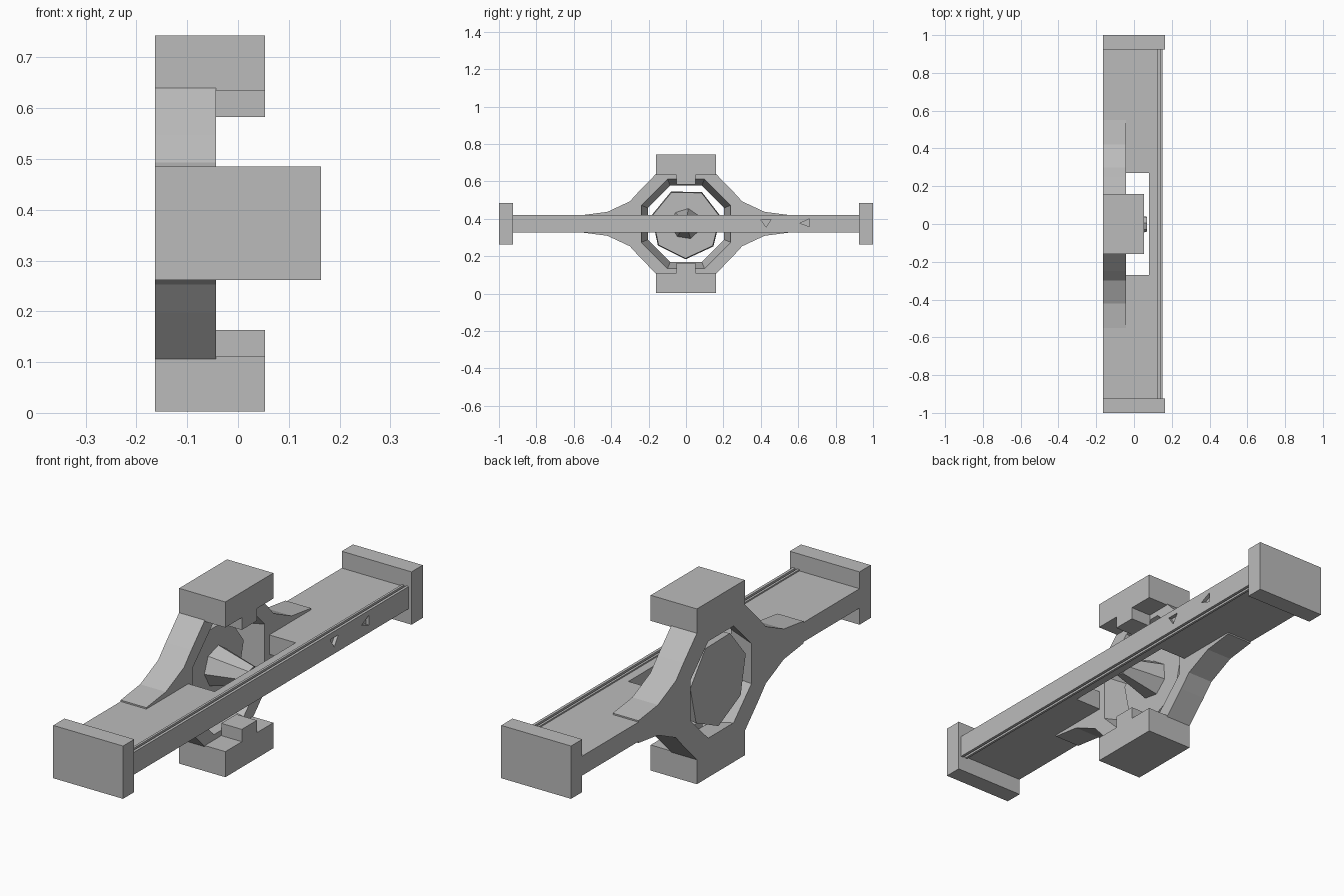
import bpy, bmesh, math
from mathutils import Matrix, Vector

old = bpy.data.objects.get("Cube")
if old:
    bpy.data.objects.remove(old, do_unlink=True)

grey = bpy.data.materials.new("plain grey")
grey.use_nodes = True
grey.diffuse_color = (0.5, 0.5, 0.5, 1)
grey.node_tree.nodes["Principled BSDF"].inputs["Base Color"].default_value = (0.5, 0.5, 0.5, 1)

MID = 0.373    # height of the centre line
BACK = -0.163  # rear face of the frame


def finish(name, bm):
    bmesh.ops.recalc_face_normals(bm, faces=bm.faces)
    mesh = bpy.data.meshes.new(name)
    bm.to_mesh(mesh)
    bm.free()
    mesh.materials.append(grey)
    ob = bpy.data.objects.new(name, mesh)
    bpy.context.collection.objects.link(ob)
    return ob


def prism(name, points, offset, move):
    """Extrude a closed outline of 3D points along a direction."""
    bm = bmesh.new()
    face = bm.faces.new([bm.verts.new(p) for p in points])
    geo = bmesh.ops.extrude_face_region(bm, geom=[face])["geom"]
    moved = [v for v in geo if isinstance(v, bmesh.types.BMVert)]
    bmesh.ops.translate(bm, verts=moved, vec=Vector(offset) * move)
    return finish(name, bm)


def along_x(name, yz, x0, x1):
    return prism(name, [(x0, y, z) for y, z in yz], (1, 0, 0), x1 - x0)


def along_y(name, xz, y0, y1):
    return prism(name, [(x, y0, z) for x, z in xz], (0, 1, 0), y1 - y0)


def box(name, x0, x1, y0, y1, z0, z1):
    return along_x(name, [(y0, z0), (y1, z0), (y1, z1), (y0, z1)], x0, x1)


def cone_x(name, x0, x1, r0, r1, sides, turn):
    bm = bmesh.new()
    bmesh.ops.create_cone(bm, cap_ends=True, segments=sides, radius1=r0, radius2=r1,
                          depth=x1 - x0, matrix=Matrix.Rotation(math.radians(turn), 4, "Z"))
    place = Matrix.Translation(((x0 + x1) / 2, 0, MID)) @ Matrix.Rotation(math.pi / 2, 4, "Y")
    bmesh.ops.transform(bm, matrix=place, verts=bm.verts)
    return finish(name, bm)


def cut(ob, cutter):
    mod = ob.modifiers.new("cut", "BOOLEAN")
    mod.operation = "DIFFERENCE"
    mod.solver = "EXACT"
    mod.object = cutter
    bpy.context.view_layer.objects.active = ob
    bpy.ops.object.modifier_apply(modifier=mod.name)
    bpy.data.objects.remove(cutter, do_unlink=True)


# Flared ring that blends into the long beam
quarter = [(0.55, 0.047), (0.42, 0.064), (0.30, 0.12), (0.25, 0.175), (0.16, 0.267)]
upper = quarter + [(-y, h) for y, h in reversed(quarter)]
outline = [(y, MID + h) for y, h in upper] + [(-y, MID - h) for y, h in upper]
ring = along_x("frame_ring", outline, BACK, -0.043)
cut(ring, cone_x("ring_bore", BACK - 0.01, -0.033, 0.218, 0.262, 8, 22.5))

# Beam halves, end plates
for side, tag in ((-1, "front"), (1, "back")):
    ya, yb = sorted((side * 0.27, side * 0.93))
    box(tag + "_beam", BACK, 0.12, ya, yb, 0.332, 0.414)
    ya, yb = sorted((side * 0.925, side * 1.0))
    box(tag + "_end_plate", BACK, 0.163, ya, yb, 0.262, 0.485)

# Side rail with a shallow groove above and below
section = [(0.08, 0.041), (0.118, 0.041), (0.118, 0.047), (0.128, 0.047),
           (0.128, 0.038), (0.138, 0.038), (0.138, 0.047), (0.15, 0.047)]
profile = [(x, MID + h) for x, h in section] + [(x, MID - h) for x, h in reversed(section)]
rail = along_y("side_rail", profile, -0.926, 0.926)

# Triangular notches in the rail's outer face
for tri in ([(0.40, 0.395), (0.455, 0.395), (0.428, 0.355)],
            [(0.61, 0.376), (0.66, 0.40), (0.66, 0.358)]):
    cut(rail, along_x("notch_cutter", tri, 0.135, 0.17))

# Clamp blocks with tongues, above and below
for s, tag in ((1, "top"), (-1, "bottom")):
    za, zb = sorted((MID + s * 0.262, MID + s * 0.37))
    box(tag + "_block", BACK, 0.053, -0.16, 0.16, za, zb)
    za, zb = sorted((MID + s * 0.21, MID + s * 0.265))
    box(tag + "_tongue", -0.043, 0.053, -0.05, 0.05, za, zb)

# Faceted disc and knob in the middle of the ring
cone_x("centre_disc", -0.15, -0.10, 0.19, 0.185, 7, 12)
cone_x("centre_knob", -0.11, 0.07, 0.085, 0.04, 7, 30)
